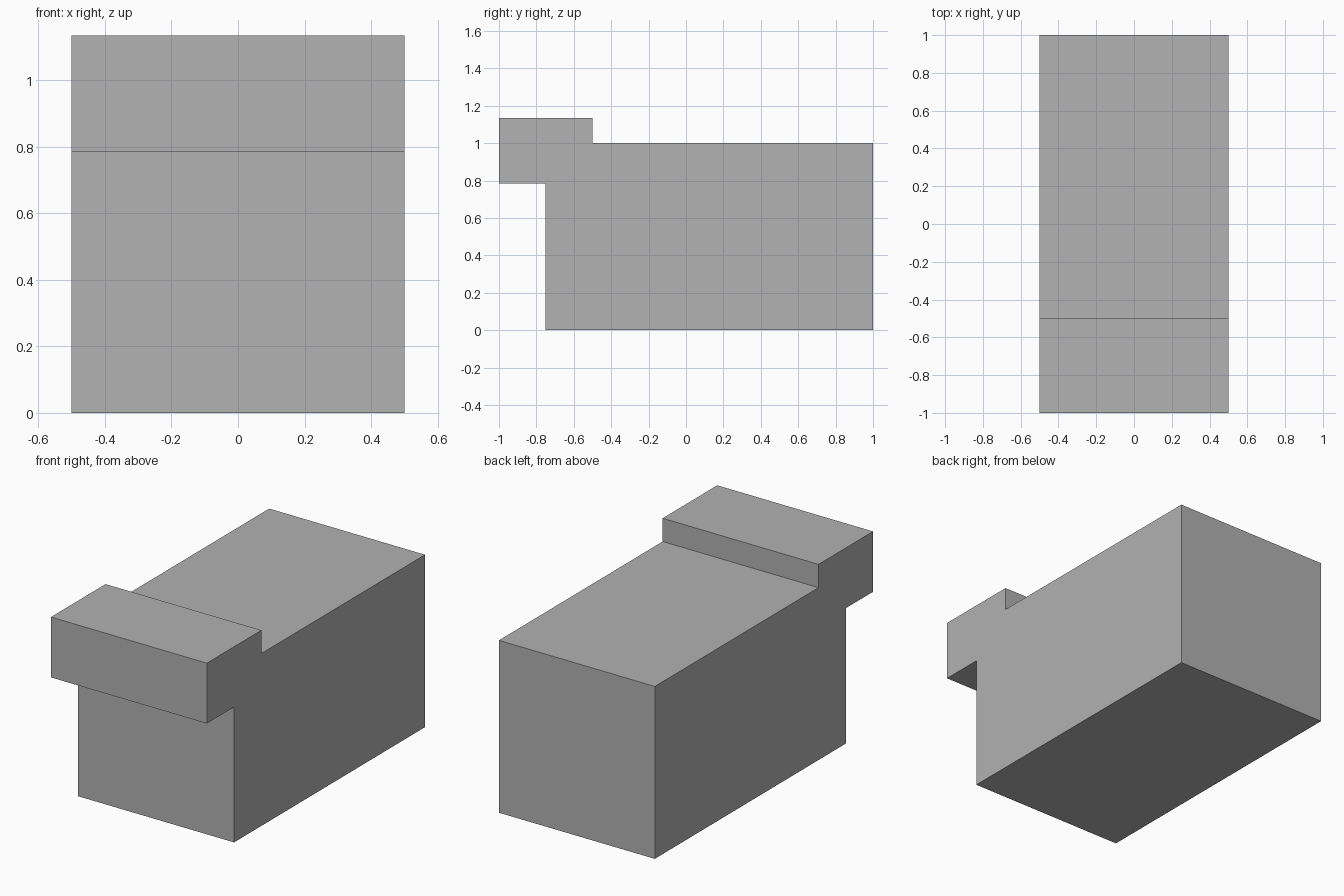
import bpy
import bmesh

cube = bpy.data.objects.get("Cube")
if cube:
    bpy.data.objects.remove(cube, do_unlink=True)

# Single plain grey
grey = bpy.data.materials.new("plain_grey")
grey.use_nodes = True
colour = (0.445, 0.445, 0.445, 1)
grey.diffuse_color = colour
grey.node_tree.nodes["Principled BSDF"].inputs["Base Color"].default_value = colour

# Side profile (y, z): block with a raised lip overhanging the front
WIDTH = 1.0
profile = [(-0.75, 0), (1, 0), (1, 1), (-0.5, 1),
           (-0.5, 1.135), (-1, 1.135), (-1, 0.785), (-0.75, 0.785)]

# Extrude the profile across the width
bm = bmesh.new()
side = bm.faces.new([bm.verts.new((-WIDTH / 2, y, z)) for y, z in profile])
extruded = bmesh.ops.extrude_face_region(bm, geom=[side], use_keep_orig=True)
moved = [v for v in extruded["geom"] if isinstance(v, bmesh.types.BMVert)]
bmesh.ops.translate(bm, verts=moved, vec=(WIDTH, 0, 0))
bmesh.ops.recalc_face_normals(bm, faces=bm.faces)

mesh = bpy.data.meshes.new("block_with_front_lip")
bm.to_mesh(mesh)
bm.free()
mesh.materials.append(grey)
block = bpy.data.objects.new("block_with_front_lip", mesh)
bpy.context.collection.objects.link(block)
